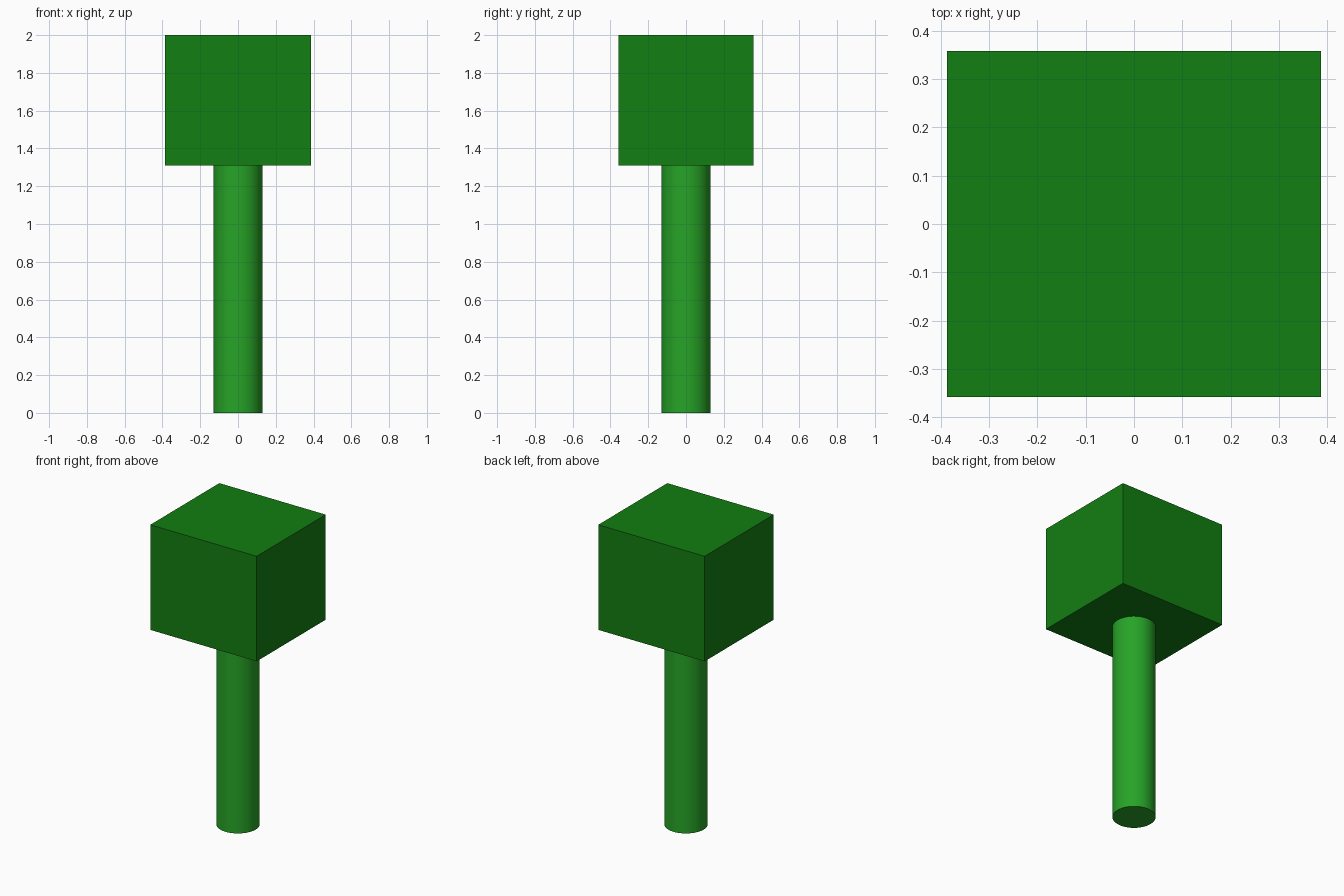
import bpy
import math

if "Cube" in bpy.data.objects:
    bpy.data.objects.remove(bpy.data.objects["Cube"])


def colour(obj, name, rgb):
    mat = bpy.data.materials.new(name)
    mat.diffuse_color = (*rgb, 1.0)
    mat.use_nodes = True
    mat.node_tree.nodes["Principled BSDF"].inputs["Base Color"].default_value = mat.diffuse_color
    obj.data.materials.append(mat)


HEAD_BOTTOM, TOP = 1.31, 2.0

# Round handle, ending at the underside of the head
bpy.ops.mesh.primitive_cylinder_add(vertices=64, radius=0.129, depth=HEAD_BOTTOM,
                                    location=(0, 0, HEAD_BOTTOM / 2))
handle = bpy.context.object
handle.name = "handle"
bpy.ops.object.shade_smooth_by_angle(angle=math.radians(30))
colour(handle, "light_green", (0.02, 0.37, 0.02))

# Block head
bpy.ops.mesh.primitive_cube_add(size=1, location=(0, 0, (HEAD_BOTTOM + TOP) / 2))
head = bpy.context.object
head.name = "head"
head.scale = (0.773, 0.716, TOP - HEAD_BOTTOM)
bpy.ops.object.transform_apply(location=False, rotation=False, scale=True)
colour(head, "dark_green", (0.006, 0.21, 0.006))
